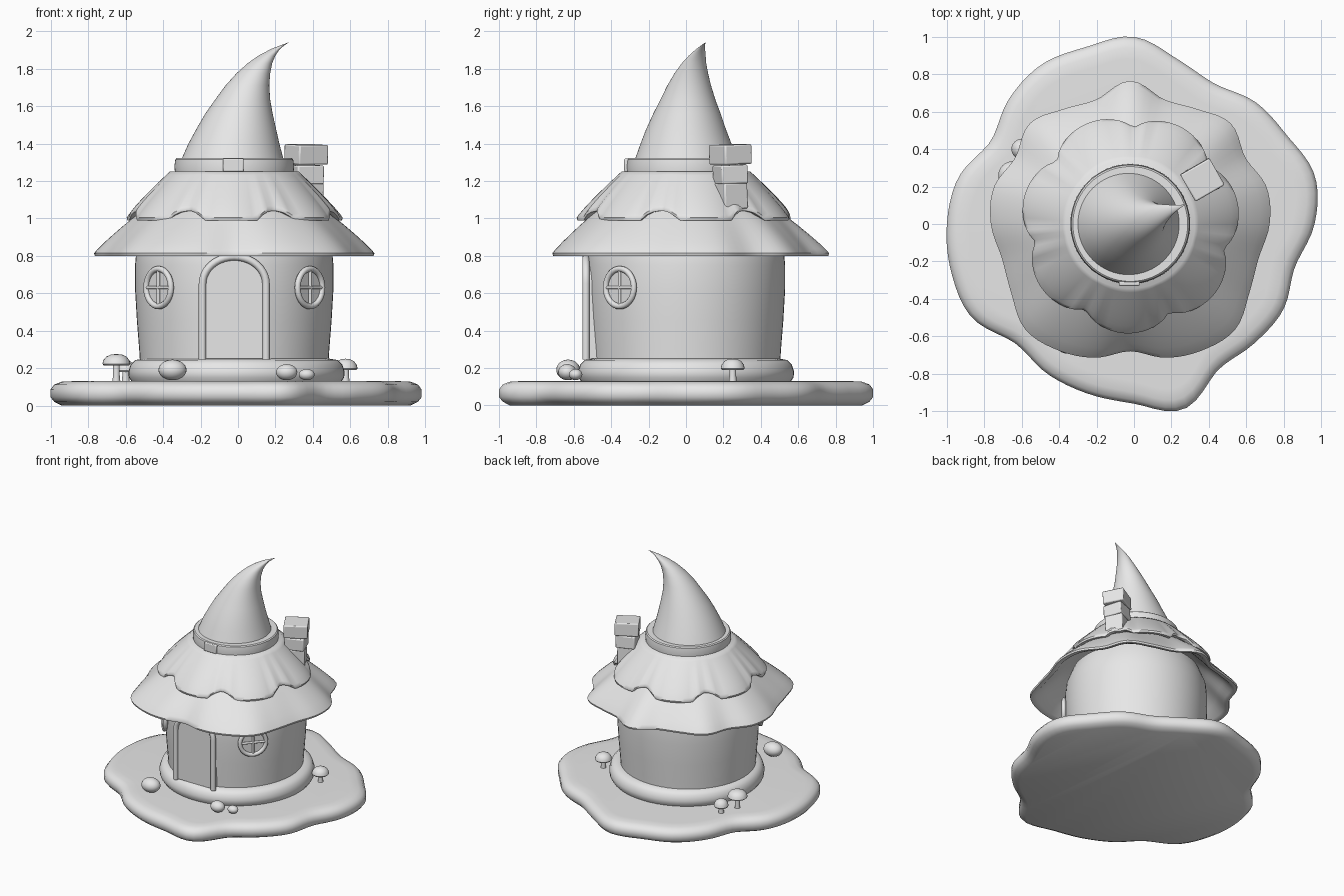
import bpy, math
from math import sin, cos, pi, radians
from mathutils import Vector, Matrix

if "Cube" in bpy.data.objects:
    bpy.data.objects.remove(bpy.data.objects["Cube"])

clay = bpy.data.materials.new("pale_grey_clay")
clay.use_nodes = True
clay.diffuse_color = (0.8, 0.8, 0.8, 1)
clay.node_tree.nodes["Principled BSDF"].inputs["Base Color"].default_value = (0.8, 0.8, 0.8, 1)

CX = -0.02          # house axis
SEG = 112


def finish(ob, name, angle=40):
    """Name, colour and shade the part."""
    ob.name = name
    ob.data.materials.clear()
    ob.data.materials.append(clay)
    bpy.ops.object.select_all(action='DESELECT')
    ob.select_set(True)
    bpy.context.view_layer.objects.active = ob
    bpy.ops.object.shade_smooth_by_angle(angle=radians(angle))
    return ob


def loft(name, rings, angle=40):
    """Skin a stack of equal closed rings, with both ends capped."""
    n = len(rings[0])
    faces = [tuple(reversed(range(n)))]
    for k in range(len(rings) - 1):
        for i in range(n):
            j = (i + 1) % n
            faces.append((k * n + i, k * n + j, k * n + n + j, k * n + n + i))
    faces.append(tuple(range(len(rings) * n - n, len(rings) * n)))
    me = bpy.data.meshes.new(name)
    me.from_pydata([p for r in rings for p in r], [], faces)
    ob = bpy.data.objects.new(name, me)
    bpy.context.collection.objects.link(ob)
    return finish(ob, name, angle)


def circle(r, z, x=CX, y=0, n=64):
    return [(x + r * cos(2 * pi * i / n), y + r * sin(2 * pi * i / n), z) for i in range(n)]


def lathe(name, profile, x=CX, y=0, n=64):
    return loft(name, [circle(r, z, x, y, n) for r, z in profile])


def smooth_radius(values, a):
    """Periodic spline through radii spaced evenly round the circle."""
    n = len(values)
    f = (a / (2 * pi) % 1) * n
    i, t = int(f), f - int(f)
    p, q, r, s = (values[(i + k) % n] for k in (-1, 0, 1, 2))
    return q + t * (r - p + t * (2 * p - 5 * q + 4 * r - s + t * (3 * (q - r) + s - p))) / 2


def tube(name, pts, r, closed=False):
    cu = bpy.data.curves.new(name, 'CURVE')
    cu.dimensions = '3D'
    cu.bevel_depth, cu.bevel_resolution, cu.use_fill_caps = r, 3, True
    sp = cu.splines.new('POLY')
    sp.points.add(len(pts) - 1)
    for s, p in zip(sp.points, pts):
        s.co = (*p, 1)
    sp.use_cyclic_u = closed
    ob = bpy.data.objects.new(name, cu)
    bpy.context.collection.objects.link(ob)
    bpy.ops.object.select_all(action='DESELECT')
    ob.select_set(True)
    bpy.context.view_layer.objects.active = ob
    bpy.ops.object.convert(target='MESH')
    return finish(bpy.context.object, name, 60)


def box(name, loc, size, turn=(0, 0, 0), bevel=0.008):
    bpy.ops.mesh.primitive_cube_add(size=1, location=loc, rotation=[radians(a) for a in turn])
    ob = bpy.context.object
    ob.scale = size
    bpy.ops.object.transform_apply(location=False, rotation=False, scale=True)
    mod = ob.modifiers.new("soft_edges", 'BEVEL')
    mod.width, mod.segments = bevel, 2
    return finish(ob, name)


angles = [2 * pi * i / SEG for i in range(SEG)]

# Ground slab with a wandering outline
outline = [.965, 1, .945, .92, .865, .91, 1, .98, .985, .945, .885, .97,
           1, 1.01, 1, .9, .925, .94, .96, 1.025, .9, .905, .92, .89]
slab = [(.06, 0), (.02, .02), (0, .045), (0, .085), (.02, .112), (.06, .127), (.12, .13)]
loft("ground_slab", [[((smooth_radius(outline, a) - d) * cos(a),
                       (smooth_radius(outline, a) - d) * sin(a), z) for a in angles]
                     for d, z in slab], 50)

# Rounded plinth and bulging wall
lathe("plinth", [(.555, .12), (.575, .15), (.578, .18), (.565, .22), (.54, .243), (.5, .25)], CX + .012)
lathe("wall", [(.503, .22), (.508, .3), (.52, .45), (.53, .62), (.53, .75), (.522, .84), (.48, .95)])

# Lower roof: one half of the eave outline, mirrored
half = [.68, .74, .778, .795, .735, .71, .745, .755, .71, .76, .71, .69, .765]
eave = half + half[-2:0:-1]


def lower_edge(a):
    return smooth_radius(eave, a + pi / 2), 0.80


def upper_edge(a):
    s = abs(cos(3.5 * (a - radians(268))))
    lift = 0.05 * math.sqrt(max(0, 1 - (s / .55) ** 2))
    return .505 + .08 * s ** .6, .99 + lift


def roof(name, edge, top_r, top_z, thick):
    """Scalloped skirt: hollow below, sloping up to a round top."""
    def ring(t, drop=0, inset=0):
        out = []
        for a in angles:
            r, z = edge(a)
            u = t ** 1.12
            rr = r + (top_r - r) * u - inset
            out.append((CX + rr * cos(a), rr * sin(a), z + (top_z - z) * t - drop))
        return out
    inner = [ring(t, thick, .02) for t in (.9, .6, .3, .1)]
    lip = [ring(0, 0, .022), ring(0, 0, .004), ring(0, -.014, 0)]
    outer = [ring(t, -.014 * (1 - t)) for t in (.08, .2, .35, .5, .65, .8, .92, 1)]
    return loft(name, inner + lip + outer, 50)


roof("lower_roof", lower_edge, .42, 1.10, .02)
roof("upper_roof", upper_edge, .345, 1.25, .02)

# Hat band, buckle and bent pointed crown
lathe("hat_band", [(.30, 1.23), (.317, 1.245), (.32, 1.28), (.315, 1.315), (.307, 1.322), (.26, 1.322)])
box("band_buckle", (-.025, -.318, 1.285), (.11, .025, .07), bevel=.006)
crown = [(-.03, 0, 1.31, .275), (-.022, 0, 1.4, .243), (-.01, 0, 1.475, .214),
         (.005, .005, 1.56, .18), (.025, .01, 1.635, .147), (.05, .017, 1.71, .117),
         (.082, .028, 1.775, .09), (.118, .043, 1.83, .065), (.155, .06, 1.87, .045),
         (.2, .078, 1.905, .024), (.24, .092, 1.926, .01), (.27, .103, 1.94, .001)]
loft("hat_crown", [circle(r, z, x, y) for x, y, z, r in crown], 60)

# Chimney of three stacked blocks
for name, z, size, turn in (("chimney_base", 1.12, (.14, .14, .14), 28),
                            ("chimney_middle", 1.235, (.15, .15, .10), 20),
                            ("chimney_cap", 1.342, (.18, .165, .105), 30)):
    box(name, (.365, .237, z), size, (2, 0, turn))


# Door and its arched frame
def arch(w, base, spring, top, y):
    bow = [(CX + w * cos(pi * i / 20), y, spring + (top - spring) * sin(pi * i / 20)) for i in range(21)]
    return [(CX + w, y, base)] + bow + [(CX - w, y, base)]


loft("door", [arch(.165, .25, .65, .79, y) for y in (-.44, -.532)])
tube("door_frame", arch(.17, .245, .65, .795, -.535), .02)

# Round windows: hoop, pane and crossed bars
for side, label in ((1, "left"), (-1, "right")):
    facing = math.atan2(-.35, side * .4)
    place = Matrix.Translation((CX + side * .4, -.35, .63)) @ Matrix.Rotation(facing, 4, 'Z')

    def put(x, y, z):
        return place @ Vector((x, y, z))

    def hoop(r, x):
        return [put(x, r * cos(2 * pi * i / 32), r * sin(2 * pi * i / 32)) for i in range(32)]

    tube(label + "_window_frame", hoop(.1, .006), .016, True)
    loft(label + "_window_pane", [hoop(.1, -.04), hoop(.1, .003)])
    tube(label + "_window_upright", [put(.008, 0, -.1), put(.008, 0, .1)], .009)
    tube(label + "_window_crossbar", [put(.008, -.1, 0), put(.008, .1, 0)], .009)

# Mushrooms round the house
for i, (x, y, h, r) in enumerate(((-.65, .26, .145, .075), (-.6, .4, .11, .055), (.575, .25, .12, .064))):
    top = .13 + h
    lathe(f"mushroom_stem_{i + 1}", [(.022, .12), (.018, .16), (.018, top - .04)], x, y, 16)
    cap = [(.3, -.055), (.9, -.06), (1, -.052), (.93, -.033), (.72, -.014), (.4, -.003), (.02, 0)]
    lathe(f"mushroom_cap_{i + 1}", [(r * k, top + dz) for k, dz in cap], x, y, 24)

# Garden stones
for i, (x, y, r, h) in enumerate(((-.35, -.63, .075, .055), (.26, -.635, .057, .043), (.367, -.59, .042, .03))):
    bpy.ops.mesh.primitive_uv_sphere_add(segments=24, ring_count=14, radius=1, location=(x, y, .135 + h))
    stone = bpy.context.object
    stone.scale = (r, r * .85, h)
    finish(stone, f"stone_{i + 1}", 60)
